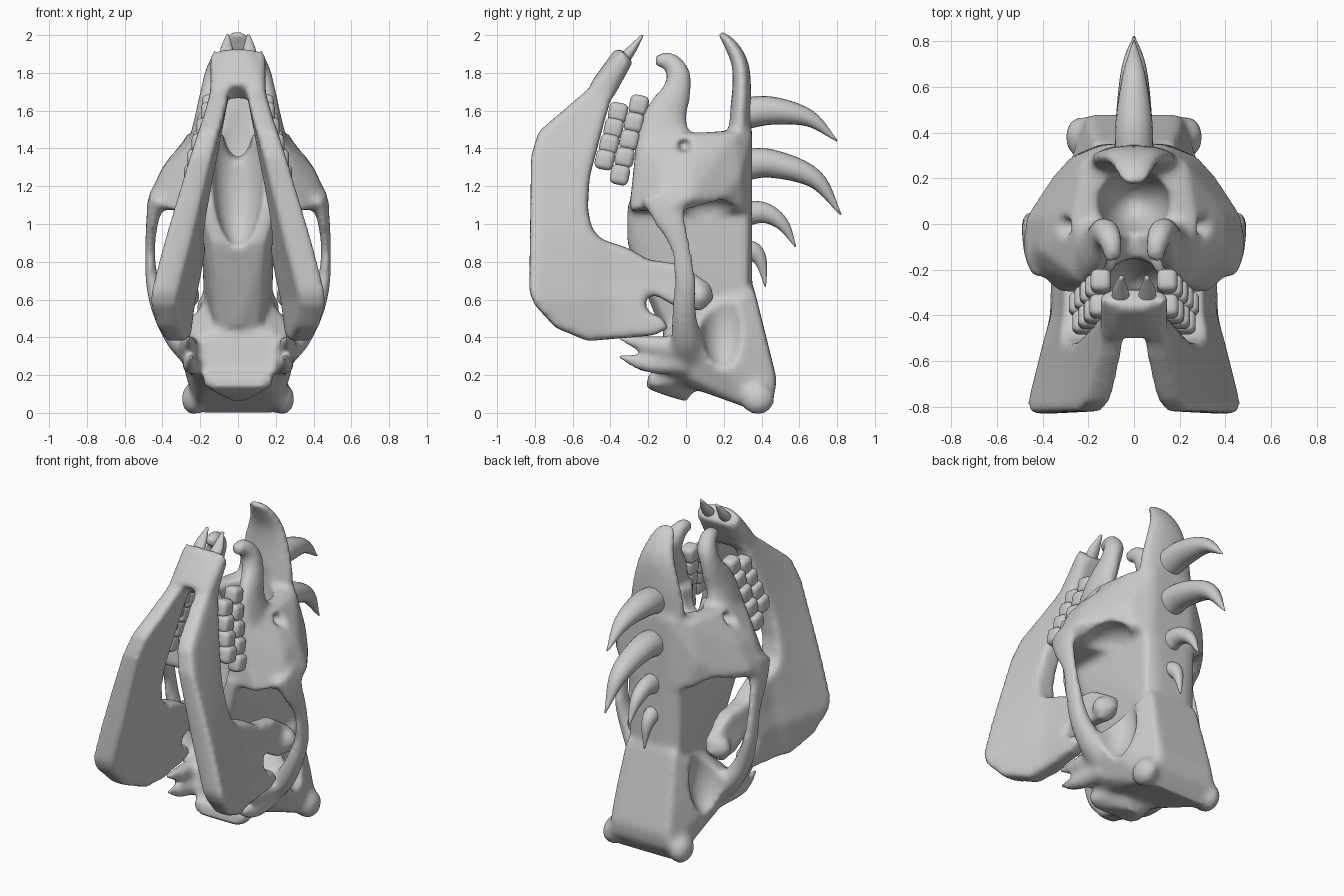
import bpy
import bmesh
import math
from mathutils import Vector, Matrix

VOXEL = 0.016
SIDES = (-1, 1)

default_cube = bpy.data.objects.get("Cube")
if default_cube:
    bpy.data.objects.remove(default_cube, do_unlink=True)

bone = bpy.data.materials.new("bone grey")
bone.use_nodes = True
bone.diffuse_color = (0.6, 0.6, 0.6, 1)
bone.node_tree.nodes["Principled BSDF"].inputs["Base Color"].default_value = bone.diffuse_color


def make_object(name, bm):
    bmesh.ops.recalc_face_normals(bm, faces=bm.faces)
    mesh = bpy.data.meshes.new(name)
    bm.to_mesh(mesh)
    bm.free()
    obj = bpy.data.objects.new(name, mesh)
    bpy.context.scene.collection.objects.link(obj)
    mesh.materials.append(bone)
    mesh.shade_smooth()
    return obj


def bake(obj):
    bpy.context.view_layer.update()
    graph = bpy.context.evaluated_depsgraph_get()
    mesh = bpy.data.meshes.new_from_object(obj.evaluated_get(graph))
    obj.modifiers.clear()
    obj.data = mesh
    mesh.materials.clear()
    mesh.materials.append(bone)
    mesh.shade_smooth()


def fuse(obj, smoothing):
    # Merge overlapping lumps into one skin and soften it
    remesh = obj.modifiers.new("Fuse", "REMESH")
    remesh.mode = "VOXEL"
    remesh.voxel_size = VOXEL
    if smoothing:
        smooth = obj.modifiers.new("Soften", "SMOOTH")
        smooth.factor = 0.5
        smooth.iterations = smoothing
    bake(obj)


def hull(bm, points):
    # Convex lump, symmetric left to right
    part = bmesh.new()
    for x, y, z in points:
        for side in SIDES:
            part.verts.new((x * side, y, z))
    bmesh.ops.convex_hull(part, input=part.verts)
    bmesh.ops.delete(part, geom=[v for v in part.verts if not v.link_faces], context="VERTS")
    merge(bm, part)


def merge(bm, part):
    mesh = bpy.data.meshes.new("part")
    part.to_mesh(mesh)
    part.free()
    bm.from_mesh(mesh)
    bpy.data.meshes.remove(mesh)


def spline(keys, steps=6):
    # Smooth curve through keys of any dimension
    keys = [Vector(k) for k in keys]
    ext = [keys[0] * 2 - keys[1]] + keys + [keys[-1] * 2 - keys[-2]]
    out = []
    for a, b, c, d in zip(ext, ext[1:], ext[2:], ext[3:]):
        for i in range(steps):
            t = i / steps
            out.append(b + (c - a) * (t / 2) + (a * 2 - b * 5 + c * 4 - d) * (t * t / 2)
                       + (b * 3 - a - c * 3 + d) * (t ** 3 / 2))
    return out + [keys[-1]]


def tube(bm, keys, side=1, count=16):
    # Keys are x, y, z, half width across, half depth
    path = spline(keys)
    rings = []
    for i, key in enumerate(path):
        before, after = path[max(i - 1, 0)], path[min(i + 1, len(path) - 1)]
        tangent = Vector((after - before)[:3]).normalized()
        across = (Vector((1, 0, 0)) - tangent * tangent.x).normalized()
        depth = tangent.cross(across)
        ring = []
        for j in range(count):
            angle = math.tau * j / count
            co = Vector(key[:3]) + across * math.cos(angle) * key[3] + depth * math.sin(angle) * key[4]
            ring.append(bm.verts.new((co.x * side, co.y, co.z)))
        rings.append(ring)
    for low, high in zip(rings, rings[1:]):
        for j in range(count):
            k = (j + 1) % count
            bm.faces.new((low[j], low[k], high[k], high[j]))
    bm.faces.new(rings[0])
    bm.faces.new(rings[-1])


def ellipsoid(bm, center, size):
    matrix = Matrix.Translation(center) @ Matrix.Diagonal((*size, 1))
    bmesh.ops.create_uvsphere(bm, u_segments=24, v_segments=16, radius=1, matrix=matrix)


# Cranium: face dome, braincase and occiput
skull = bmesh.new()
hull(skull, [(.49, -.08, 1.09), (.48, .02, 1.13), (.45, -.18, 1.11), (.33, -.3, 1.07), (.24, .31, 1.08),
             (.15, .35, 1.06), (.13, .35, 1.5), (.4, .03, 1.3), (.41, -.12, 1.28), (.23, .26, 1.48),
             (.27, 0, 1.48), (.21, -.26, 1.46), (.37, .19, 1.14), (.28, .29, 1.25)])
hull(skull, [(.19, .33, 1.15), (.12, .35, 1.15), (.18, .32, .6), (.1, .35, .6), (.2, -.02, 1.12),
             (.2, -.31, 1.1), (0, -.24, 1.1), (.14, -.31, .9), (0, -.24, .85), (.12, -.1, .45), (0, -.14, .45),
             (.15, .1, .45), (.18, .2, .8)])
hull(skull, [(.22, .4, 0), (.22, .47, .1), (.2, .43, .35), (.17, .36, .66), (.15, .1, .6),
             (.31, -.02, .42), (.25, -.14, .26), (.14, -.16, .2), (.12, .1, .12), (.05, .44, .05),
             (.05, .48, .18), (.19, .48, .18), (.34, .06, .4), (.18, -.12, .42), (.26, .25, .15)])
# Occipital condyles
hull(skull, [(.18, -.2, .21), (.19, -.17, .15), (.14, -.21, .13), (.08, -.1, .09), (.04, 0, .06), (.15, .1, .2)])
# Nasal bone
tube(skull, [(0, .27, 1.35, .2, .07), (0, .285, 1.55, .19, .06), (0, .295, 1.72, .16, .05),
             (0, .285, 1.85, .12, .045), (0, .235, 1.95, .085, .035), (0, .18, 2.01, .055, .015)])
for side in SIDES:
    # Lobes at the lower back corners
    ellipsoid(skull, (.235 * side, .38, .075), (.065, .09, .085))
    # Premaxilla with hooked tip
    tube(skull, [(.2, -.12, 1.4, .07, .16), (.17, -.11, 1.56, .06, .12), (.14, -.05, 1.7, .06, .08),
                 (.12, -.04, 1.79, .06, .065), (.1, -.085, 1.86, .05, .05), (.09, -.16, 1.865, .04, .035)], side)
    # Cheek arch
    tube(skull, [(.42, -.12, 1.16, .05, .13), (.45, -.09, 1.04, .035, .09), (.465, -.03, .88, .028, .055),
                 (.455, -.005, .7, .035, .06), (.41, -.01, .55, .05, .065), (.33, .0, .4, .06, .08),
                 (.26, .02, .3, .05, .08)], side)
    # Ear processes
    tube(skull, [(.27, .02, .34, .06, .07), (.26, -.2, .36, .045, .05), (.26, -.36, .4, .012, .014)], side)
    tube(skull, [(.23, 0, .27, .06, .07), (.25, -.2, .26, .045, .05), (.25, -.36, .3, .012, .014)], side)
cranium = make_object("cranium", skull)
fuse(cranium, 0)

# Openings: nose cavity, palate, eye sockets and temple recesses
hollow = bmesh.new()
ellipsoid(hollow, (0, .09, 1.55), (.16, .15, .38))
ellipsoid(hollow, (0, -.3, 1.3), (.14, .15, .42))
ellipsoid(hollow, (0, -.15, 1.5), (.08, .2, .16))
for side in SIDES:
    ellipsoid(hollow, (.34 * side, -.01, 1.42), (.11, .045, .045))
    ellipsoid(hollow, (.3 * side, .12, 1.05), (.11, .17, .09))
    ellipsoid(hollow, (.31 * side, .2, .47), (.13, .12, .24))
cutter = make_object("hollow_cutter", hollow)
cutter.hide_render = True
fuse(cutter, 0)
cut = cranium.modifiers.new("Openings", "BOOLEAN")
cut.operation = "DIFFERENCE"
cut.solver = "EXACT"
cut.object = cutter
bake(cranium)
bpy.data.objects.remove(cutter, do_unlink=True)
fuse(cranium, 10)

# Lower jaw: side profile of one half, as y and z
profile = [(-.34, 1.93), (-.5, 1.73), (-.78, 1.49), (-.82, 1.36), (-.83, .64), (-.8, .57), (-.69, .45),
           (-.52, .38), (-.17, .41), (-.09, .45), (-.13, .51), (-.2, .53), (-.22, .6), (-.17, .63), (-.05, .56),
           (.08, .54), (.15, .6), (.13, .68), (.04, .74), (-.04, .79), (-.2, .81), (-.3, .87), (-.45, .92),
           (-.5, .98), (-.52, 1.08), (-.51, 1.25), (-.43, 1.55), (-.38, 1.72), (-.29, 1.86)]
slab = bmesh.new()
plate = slab.faces.new([slab.verts.new((-.06, y, z)) for y, z in profile])
extruded = bmesh.ops.extrude_face_region(slab, geom=[plate])["geom"]
bmesh.ops.translate(slab, vec=(.12, 0, 0), verts=[v for v in extruded if isinstance(v, bmesh.types.BMVert)])
bmesh.ops.triangulate(slab, faces=slab.faces)
blank = make_object("jaw_blank", slab)
fuse(blank, 0)

# Splay both halves apart towards the bottom, flare the front edge and tuck in the lower one
jaw = bmesh.new()
for side in SIDES:
    half = bmesh.new()
    half.from_mesh(blank.data)
    for vert in half.verts:
        y, z = vert.co.yz
        drop = max(1.7 - z, 0)
        tuck = max(.6 - z, 0) * max(min(-y * 2, 1), 0)
        flare = -.25 * (min(y, -.4) + .7) - .04 * max(y + .4, 0)
        centre = .095 + .25 * drop ** .95 + flare * min(drop, 1) - .2 * tuck
        thick = .85 + .5 * min(drop, .8) - max(y + .5, 0) * min(drop, 1) - tuck
        vert.co.x = side * (centre + vert.co.x * thick)
    merge(jaw, half)
bpy.data.objects.remove(blank, do_unlink=True)
# Chin
hull(jaw, [(.08, -.35, 1.93), (.1, -.28, 1.86), (.11, -.42, 1.84), (.13, -.5, 1.74), (.06, -.51, 1.74),
           (.13, -.38, 1.68), (.05, -.4, 1.66), (.05, -.38, 1.92)])
# Jaw joints
for side in SIDES:
    ellipsoid(jaw, (.28 * side, .07, .62), (.08, .065, .075))
lower_jaw = make_object("lower_jaw", jaw)
fuse(lower_jaw, 12)

# Cutting teeth at the chin
for side, label in zip(SIDES, ("right", "left")):
    tusk = bmesh.new()
    tube(tusk, [(.055, -.35, 1.85, .04, .035), (.06, -.29, 1.92, .035, .025), (.055, -.23, 2.0, .008, .006)], side)
    make_object(label + "_incisor", tusk)


# Cheek teeth, in a straight row on each side
def tooth_row(name, first, last, count):
    for side, label in zip(SIDES, ("right", "left")):
        for i in range(count):
            spot = Vector(first).lerp(Vector(last), i / (count - 1))
            spot.x *= side
            tooth = bmesh.new()
            turn = Matrix.Rotation(-.2, 4, "X") @ Matrix.Diagonal((.09, .1, .105, 1))
            bmesh.ops.create_cube(tooth, size=1, matrix=Matrix.Translation(spot) @ turn)
            obj = make_object(f"{label}_{name}_{i + 1}", tooth)
            bevel = obj.modifiers.new("Round", "BEVEL")
            bevel.width = .03
            bevel.segments = 4


tooth_row("upper_tooth", (.145, -.25, 1.63), (.24, -.35, 1.26), 5)
tooth_row("lower_tooth", (.15, -.36, 1.59), (.225, -.43, 1.34), 4)

# Row of curved horns along the brow
horns = {
    "top_horn": [(0, .28, 1.58, .085, .085), (0, .45, 1.6, .08, .075), (0, .65, 1.56, .05, .045), (0, .8, 1.44, .004, .004)],
    "upper_horn": [(0, .28, 1.31, .085, .085), (0, .45, 1.32, .08, .075), (0, .68, 1.24, .055, .05), (0, .82, 1.05, .004, .004)],
    "lower_horn": [(0, .28, 1.05, .06, .07), (0, .41, 1.06, .05, .055), (0, .51, 1.0, .035, .035), (0, .58, .88, .004, .004)],
    "bottom_horn": [(0, .3, .86, .05, .06), (0, .36, .85, .045, .05), (0, .4, .79, .03, .03), (0, .42, .67, .004, .004)],
}
for name, keys in horns.items():
    horn = bmesh.new()
    tube(horn, keys, count=20)
    make_object(name, horn)
